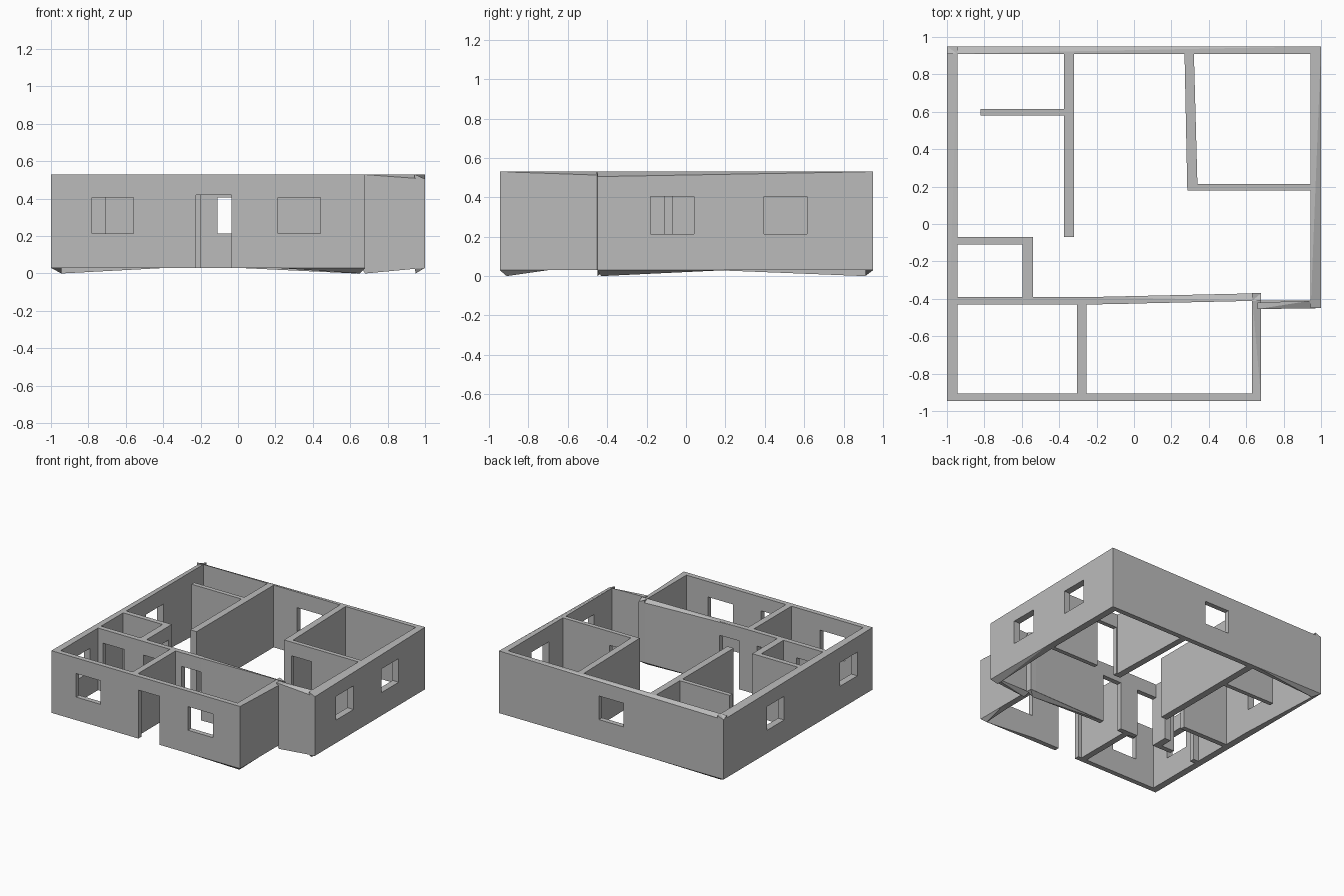
import bpy
import bmesh

cube = bpy.data.objects.get("Cube")
if cube:
    bpy.data.objects.remove(cube, do_unlink=True)

BASE, TOP = 0.03, 0.53
DOOR = (-0.1, 0.42)
WINDOW = (0.215, 0.405)

plaster = bpy.data.materials.new("grey_plaster")
plaster.use_nodes = True
grey = (0.5, 0.5, 0.5, 1)
plaster.diffuse_color = grey
plaster.node_tree.nodes["Principled BSDF"].inputs["Base Color"].default_value = grey


def hull(name, points):
    """Solid wrapped around a few points."""
    bm = bmesh.new()
    for p in points:
        bm.verts.new(p)
    out = bmesh.ops.convex_hull(bm, input=bm.verts)
    bmesh.ops.dissolve_limit(bm, angle_limit=0.002, verts=bm.verts, edges=bm.edges)
    bmesh.ops.recalc_face_normals(bm, faces=bm.faces)
    mesh = bpy.data.meshes.new(name)
    bm.to_mesh(mesh)
    bm.free()
    mesh.materials.append(plaster)
    obj = bpy.data.objects.new(name, mesh)
    bpy.context.collection.objects.link(obj)
    return obj


def box(name, x0, x1, y0, y1, z0, z1):
    return hull(name, [(x, y, z) for x in (x0, x1) for y in (y0, y1) for z in (z0, z1)])


def wall(name, plan, openings=(), drops=None):
    """Wall over a four-corner plan; openings are (axis, from, to, heights)."""
    drops = drops or {}
    points = [(x, y, BASE) for x, y in plan]
    points += [(x, y, TOP - drops.get(i, 0)) for i, (x, y) in enumerate(plan)]
    obj = hull(name, points)
    xs, ys = [p[0] for p in plan], [p[1] for p in plan]
    cutters = []
    for axis, a, b, (z0, z1) in openings:
        if axis == "x":
            c = box("opening_cutter", a, b, min(ys) - 0.05, max(ys) + 0.05, z0, z1)
        else:
            c = box("opening_cutter", min(xs) - 0.05, max(xs) + 0.05, a, b, z0, z1)
        c.hide_render = True
        mod = obj.modifiers.new("opening", "BOOLEAN")
        mod.operation, mod.solver, mod.object = "DIFFERENCE", "EXACT", c
        cutters.append(c)
    if cutters:
        bpy.context.view_layer.update()
        graph = bpy.context.evaluated_depsgraph_get()
        mesh = bpy.data.meshes.new_from_object(obj.evaluated_get(graph))
        obj.modifiers.clear()
        obj.data = mesh
        for c in cutters:
            bpy.data.objects.remove(c, do_unlink=True)
    return obj


def rect(x0, x1, y0, y1):
    return [(x0, y0), (x1, y0), (x1, y1), (x0, y1)]


# Outer walls
wall("front_wall", rect(-1, 0.68, -0.945, -0.905),
     [("x", -0.78, -0.56, WINDOW), ("x", 0.215, 0.44, WINDOW), ("x", -0.225, -0.035, DOOR)])
wall("back_wall", rect(-1, 1, 0.91, 0.95), [("x", -0.11, 0.11, WINDOW)], {3: 0.02})
wall("west_wall", rect(-1, -0.945, -0.945, 0.95),
     [("y", 0.18, 0.40, WINDOW), ("y", -0.75, -0.53, WINDOW)], {3: 0.02})
wall("east_wall", rect(0.945, 1, -0.45, 0.95),
     [("y", -0.18, 0.04, WINDOW), ("y", 0.395, 0.615, WINDOW)], {1: 0.025})
wall("step_front_wall", [(0.66, -0.455), (1, -0.45), (0.945, -0.41), (0.66, -0.42)],
     drops={1: 0.025})
wall("step_side_wall", rect(0.63, 0.68, -0.945, -0.37), drops={2: 0.02})

# Inner walls
wall("front_rooms_wall", [(-0.95, -0.43), (-0.2, -0.43), (-0.2, -0.39), (-0.95, -0.39)],
     [("x", -0.90, -0.71, DOOR), ("x", -0.54, -0.36, DOOR)])
wall("hall_wall", [(-0.21, -0.43), (0.68, -0.41), (0.68, -0.37), (-0.21, -0.39)],
     [("x", -0.25, -0.03, DOOR)], {2: 0.02})
box("hall_door_lintel", -0.21, -0.03, -0.428, -0.39, 0.42, TOP)
wall("front_divider", rect(-0.305, -0.255, -0.91, -0.41))
wall("small_room_back_wall", rect(-0.95, -0.54, -0.11, -0.07))
wall("small_room_side_wall", rect(-0.595, -0.54, -0.41, -0.07), [("y", -0.29, -0.11, DOOR)])
wall("long_divider", rect(-0.375, -0.32, -0.07, 0.92))
wall("closet_divider", rect(-0.82, -0.36, 0.58, 0.615))
wall("back_room_side_wall", [(0.285, 0.18), (0.34, 0.18), (0.32, 0.92), (0.27, 0.92)])
wall("back_room_front_wall", rect(0.29, 0.95, 0.18, 0.215), [("x", 0.35, 0.53, DOOR)])


# Tapered footings that sag to the ground at the corners
def footing(name, tip, base):
    hull(name, [(*tip, 0)] + [(x, y, BASE) for x, y in base])


footing("back_footing", (-0.945, 0.91), rect(-1, -0.38, 0.91, 0.95))
footing("west_footing", (-0.945, 0.91), rect(-1, -0.945, 0.15, 0.95))
footing("hall_footing", (0.63, -0.41), [(0, -0.42), (0.68, -0.41), (0.68, -0.37), (0, -0.39)])
footing("step_footing", (0.65, -0.91), rect(0.63, 0.68, -0.945, -0.7))
footing("front_corner_footing", (0.65, -0.91), rect(0.2, 0.68, -0.945, -0.905))
footing("step_front_footing", (0.68, -0.45), rect(0.66, 1, -0.45, -0.41))
footing("east_footing", (0.95, -0.43), rect(0.945, 1, -0.45, 0.2))
